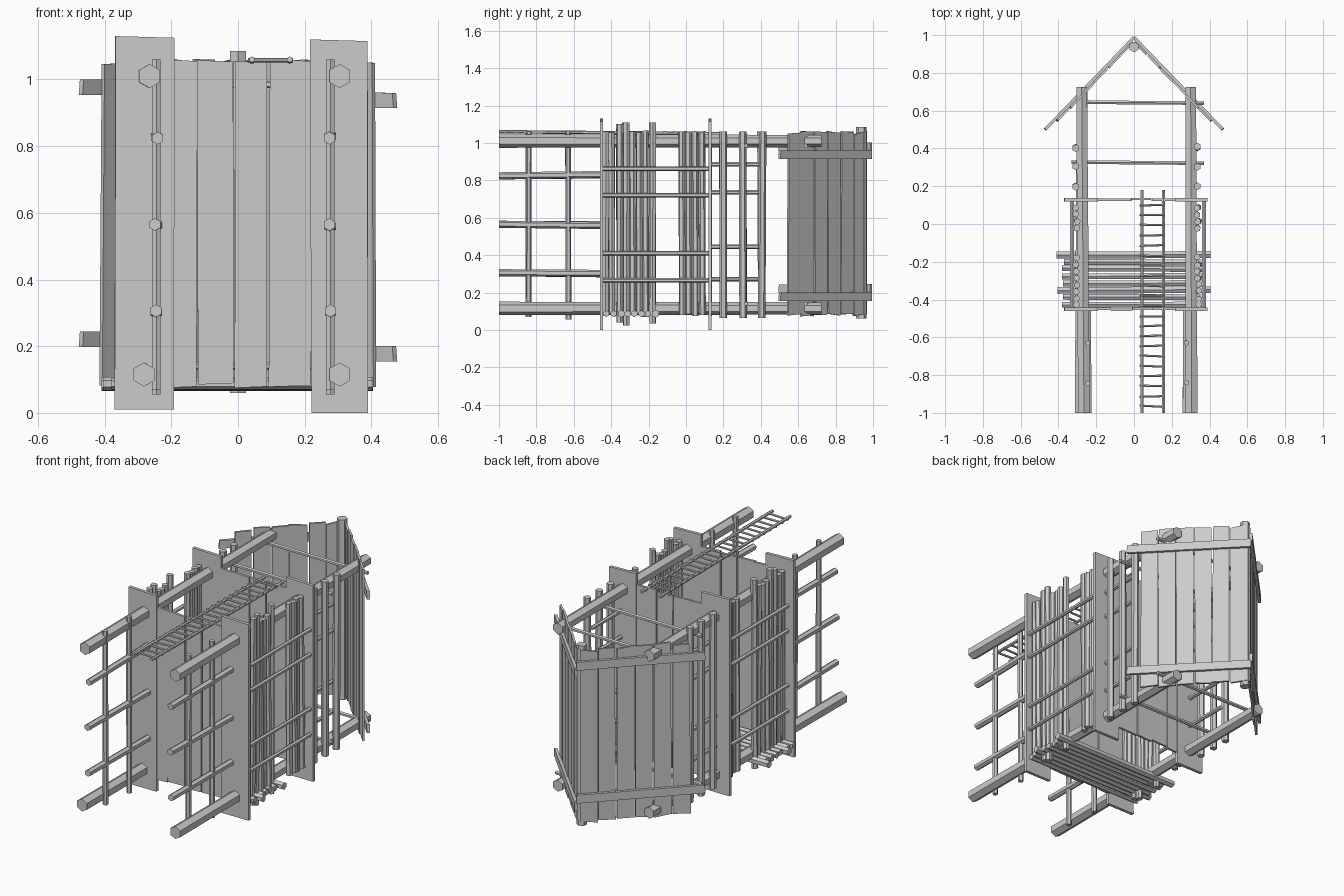
import bpy, bmesh, random
from math import sqrt
from mathutils import Vector, Matrix

random.seed(4)


def jit(a):
    return random.uniform(-a, a)


def finish(name, bm):
    bmesh.ops.recalc_face_normals(bm, faces=bm.faces[:])
    me = bpy.data.meshes.new(name)
    bm.to_mesh(me)
    bm.free()
    ob = bpy.data.objects.new(name, me)
    bpy.context.collection.objects.link(ob)
    return ob


def rod(name, p, q, r, r2=None, sides=6):
    """Hexagonal log from p to q."""
    p, q = Vector(p), Vector(q)
    d = q - p
    bm = bmesh.new()
    bmesh.ops.create_cone(bm, cap_ends=True, segments=sides, radius1=r,
                          radius2=r2 or r, depth=d.length)
    rot = d.to_track_quat('Z', 'Y').to_matrix().to_4x4()
    bm.transform(Matrix.Translation((p + q) / 2) @ rot)
    return finish(name, bm)


def plank(name, origin, u, v, corners, thick):
    """Four-cornered board in the plane (u, v), extruded both ways along the normal."""
    o, u, v = Vector(origin), Vector(u), Vector(v)
    n = u.cross(v).normalized() * thick / 2
    bm = bmesh.new()
    pts = [o + u * a + v * b for a, b in corners]
    lo = [bm.verts.new(p - n) for p in pts]
    hi = [bm.verts.new(p + n) for p in pts]
    bm.faces.new(lo[::-1])
    bm.faces.new(hi)
    for i in range(4):
        j = (i + 1) % 4
        bm.faces.new((lo[i], lo[j], hi[j], hi[i]))
    return finish(name, bm)


# four main posts
for x0, x1, z in ((-0.265, -0.277, 1.01), (-0.282, -0.275, 0.115),
                  (0.305, 0.3, 1.01), (0.305, 0.3, 0.115)):
    rod("main_post", (x0, -1, z), (x1, 0.725, z), 0.036, 0.033)

# leg lattice below the lower floor
for x in (-0.245, 0.277):
    for y, z0 in ((-0.842, 0.07), (-0.628, 0.055)):
        rod("leg_crossbar", (x, y, z0), (x, y + jit(0.004), 1.06), 0.015)
    for z in (0.306, 0.565, 0.824):
        rod("leg_bar", (x + jit(0.005), -1, z), (x, -0.45, z + jit(0.008)), 0.019)

# lower and upper floors: wide outer boards, shorter inner boards
for y in (-0.452, 0.128):
    floor = [(-0.37, -0.192, 0.01, 1.13), (-0.222, -0.124, 0.075, 1.06),
             (-0.12, -0.013, 0.085, 1.058), (-0.01, 0.087, 0.075, 1.055),
             (0.092, 0.218, 0.078, 1.06), (0.22, 0.39, 0.0, 1.12)]
    for i, (a, b, z0, z1) in enumerate(floor):
        wide = i in (0, 5)
        t = jit(0.005)
        plank("floor_board", (0, y + (0 if wide else jit(0.005)), 0), (1, 0, 0), (0, 0, 1),
              [(a, z0), (b, z0 if wide else z0 + 0.004), (b + t * 0.5, z1 - 0.005), (a + t, z1)],
              0.018 if wide else 0.013)

# side walls of logs with a window gap, and rails outside
for x, xr in ((-0.305, -0.328), (0.338, 0.37)):
    for y, z0, z1 in ((-0.43, 0.08, 1.06), (-0.395, 0.085, 1.055), (-0.355, 0.04, 1.1),
                      (-0.32, 0.025, 1.11), (-0.285, 0.08, 1.06), (-0.25, 0.085, 1.055),
                      (-0.215, 0.07, 1.065), (-0.178, 0.035, 1.11),
                      (-0.02, 0.08, 1.06), (0.015, 0.085, 1.055), (0.05, 0.075, 1.06),
                      (0.088, 0.08, 1.055)):
        rod("wall_log", (x + jit(0.006), y, z0), (x + jit(0.006), y + jit(0.004), z1), 0.018)
    for z in (0.265, 0.41, 0.72, 0.862):
        rod("wall_rail", (xr, -0.455, z), (xr, 0.13, z), 0.012)
    # open lattice above the upper floor
    for y in (0.2, 0.305, 0.405):
        rod("upper_bar", (x - 0.003, y, 0.065), (x - 0.003, y + jit(0.005), 1.06), 0.02)
    xi = x - 0.025 * (1 if x > 0 else -1)
    for z in (0.272, 0.445, 0.735, 0.885):
        rod("upper_rail", (xi, 0.12, z), (xi, 0.4, z), 0.012)

# back wall of horizontal logs
for y, a, b, r in ((-0.162, -0.41, 0.405, 0.021), (-0.203, -0.37, 0.38, 0.018),
                   (-0.238, -0.38, 0.37, 0.018), (-0.275, -0.38, 0.375, 0.018),
                   (-0.312, -0.375, 0.38, 0.018), (-0.35, -0.405, 0.405, 0.02),
                   (-0.388, -0.375, 0.38, 0.018), (-0.424, -0.38, 0.37, 0.017)):
    rod("back_wall_log", (a, y + jit(0.004), 0.087), (b, y + jit(0.004), 0.087), r)

# cross ties between the upper posts
for z in (0.985, 0.14):
    rod("cross_tie", (-0.29, 0.645, z), (0.37, 0.64, z), 0.011)
    rod("cross_tie", (-0.33, 0.328, z), (0.37, 0.322, z), 0.011)

# roof: ridge pole, boards on each slope, two battens outside
rod("ridge_pole", (0, 0.937, 0.06), (0, 0.937, 1.085), 0.028)
for s in (-1, 1):
    run, drop = 0.465, 0.482
    length = sqrt(run ** 2 + drop ** 2)
    down = Vector((s * run, -drop, 0)) / length
    out = Vector((s * drop, run, 0)) / length
    apex = Vector((0, 0.988, 0))
    w = (length - 0.085) / 6
    for i in range(6):
        a = 0.022 + i * w
        g, h = random.uniform(0.001, 0.012), random.uniform(0.001, 0.012)
        plank("roof_board", apex - out * (0.014 + jit(0.002)), down, (0, 0, 1),
              [(a, 0.08 + jit(0.008)), (a + w - g, 0.08 + jit(0.008)),
               (a + w - h, 1.055 + jit(0.01)), (a, 1.055 + jit(0.01))], 0.012)
    for z in (0.178, 0.938) if s > 0 else (0.222, 0.978):
        plank("roof_batten", apex, down, (0, 0, 1),
              [(0, z - 0.024), (length + 0.01, z - 0.024),
               (length + 0.005, z + 0.022), (0, z + 0.024)], 0.016)

# ladder leaning on the front
for x in (0.042, 0.155):
    rod("ladder_rail", (x, -1, 1.06), (x, 0.18, 1.05), 0.009)
for i in range(21):
    y = -0.965 + i * 0.0532
    rod("ladder_rung", (0.03, y + jit(0.004), 1.058), (0.165, y + jit(0.004), 1.058), 0.0065)
